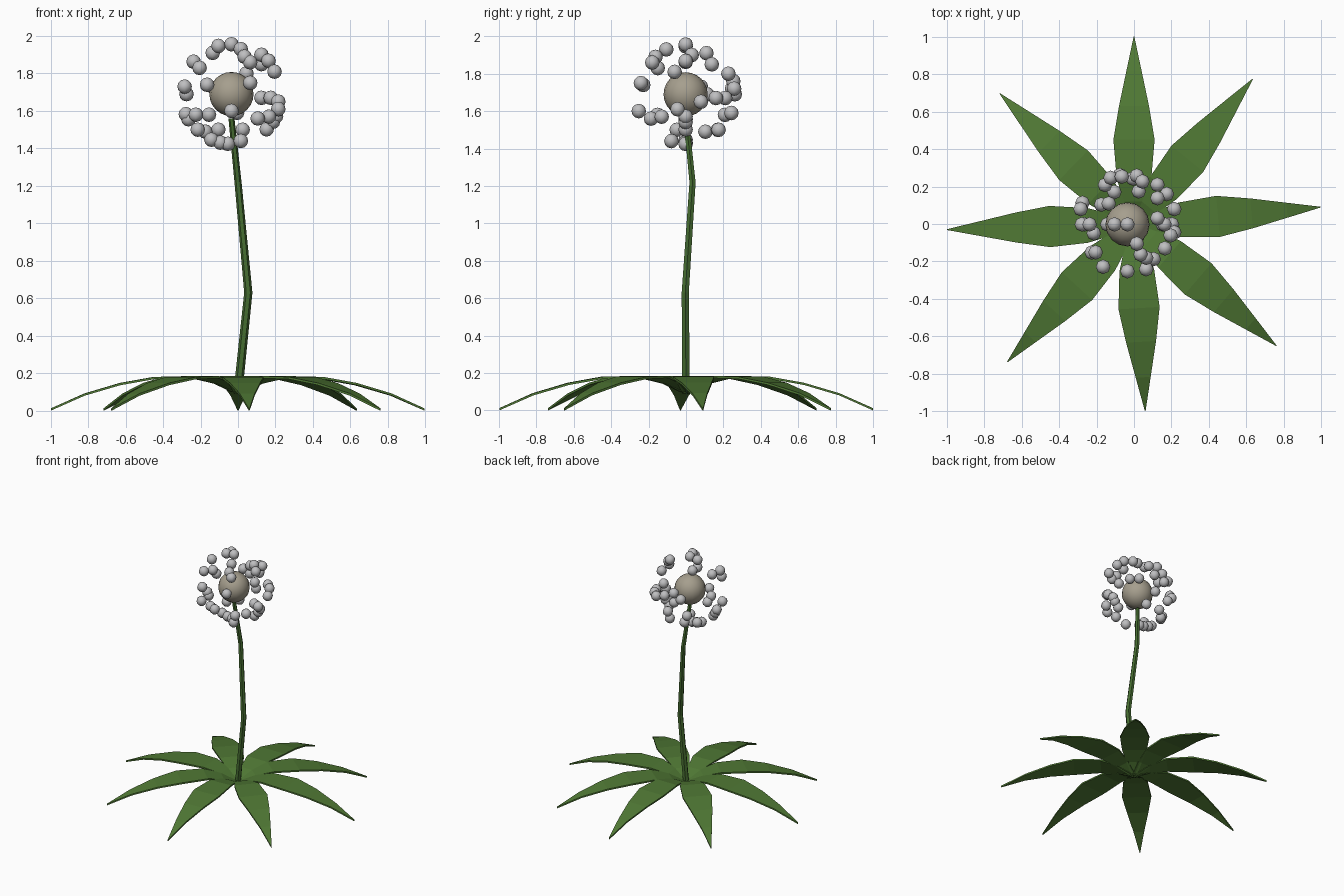
import bpy, bmesh, math
from mathutils import Vector, Matrix

if "Cube" in bpy.data.objects:
    bpy.data.objects.remove(bpy.data.objects["Cube"])


def material(name, rgb):
    m = bpy.data.materials.new(name)
    m.diffuse_color = (*rgb, 1)
    m.use_nodes = True
    m.node_tree.nodes["Principled BSDF"].inputs["Base Color"].default_value = m.diffuse_color
    return m


LEAF = material("leaf green", (0.08, 0.19, 0.035))
STEM = material("stem green", (0.06, 0.15, 0.03))
CORE = material("seed beige", (0.38, 0.345, 0.27))
PUFF = material("puff white", (0.52, 0.52, 0.53))


def finish(name, bm, mat, smooth=None):
    bmesh.ops.recalc_face_normals(bm, faces=bm.faces)
    me = bpy.data.meshes.new(name)
    bm.to_mesh(me)
    bm.free()
    me.materials.append(mat)
    ob = bpy.data.objects.new(name, me)
    bpy.context.collection.objects.link(ob)
    if smooth:
        for p in me.polygons:
            p.use_smooth = True
    return ob


# Leaves: (distance, half width, height) along one arching blade
BLADE = [(0, .018, .10), (.12, .058, .155), (.25, .093, .185), (.45, .11, .18),
         (.63, .08, .148), (.82, .04, .092), (1.0, .002, .012)]
TIPS = [(0, 1), (.63, .77), (.995, .09), (.76, -.65),
        (.06, -1), (-.67, -.73), (-1, -.03), (-.71, .69)]
THICK = .012
for i, (tx, ty) in enumerate(TIPS):
    d = Vector((tx, ty, 0)).normalized()
    side = Vector((-d.y, d.x, 0))
    bm = bmesh.new()
    rings = []
    for r, w, z in BLADE:
        top = d * r + Vector((0, 0, z))
        low = Vector((0, 0, -min(THICK, z)))
        rings.append([bm.verts.new(p) for p in (
            top + side * w, top - side * w, top - side * w + low, top + side * w + low)])
    for a, b in zip(rings, rings[1:]):
        for k in range(4):
            bm.faces.new((a[k], a[(k + 1) % 4], b[(k + 1) % 4], b[k]))
    bm.faces.new(rings[0])
    bm.faces.new(rings[-1])
    finish(f"leaf_{i + 1}", bm, LEAF)

# Stem: bent six-sided tube, slightly tapered
PATH = [(0, 0, .10, .024), (.055, -.004, .63, .022),
        (0, .035, 1.22, .019), (-.035, 0, 1.56, .016)]
bm = bmesh.new()
rings = [[bm.verts.new((x + r * math.cos(k * math.tau / 6), y + r * math.sin(k * math.tau / 6), z))
          for k in range(6)] for x, y, z, r in PATH]
for a, b in zip(rings, rings[1:]):
    for k in range(6):
        bm.faces.new((a[k], a[(k + 1) % 6], b[(k + 1) % 6], b[k]))
bm.faces.new(rings[0])
bm.faces.new(rings[-1])
finish("stem", bm, STEM)

# Seed core
HEAD = Vector((-.035, -.002, 1.69))
bm = bmesh.new()
bmesh.ops.create_uvsphere(bm, u_segments=16, v_segments=12, radius=.118,
                          matrix=Matrix.Translation(HEAD))
finish("seed_core", bm, CORE, smooth=True)

# Puffs on a shell round the core: (x, z) offsets in hundredths, front and back halves
FRONT = [(5, 24), (7, 20), (10, 17), (23, 12), (-17, 14), (-13, 5), (10, 6), (25, -8),
         (20, -12), (14, -13), (-25, -11), (-24, -14), (-19, -11), (-18, -19), (5, -25), (0, -9)]
BACK = [(-7, 26), (0, 27), (-10, 22), (16, 21), (16, 16), (20, 18), (-21, 18), (-25, 4),
        (-24, 0), (16, -2), (21, -2), (25, -4), (26, -13), (24, -16), (19, -19), (-12, -11),
        (-14, -20), (-11, -25), (-6, -26), (-2, -27), (-7, -19), (6, -19), (-3, 7), (5, 3),
        (3, -10), (-4, 0), (8, 11), (-9, 3)]
SHELL = .266
bm = bmesh.new()
for sign, half in ((-1, FRONT), (1, BACK)):
    for x, z in half:
        x, z = x / 100, z / 100
        y = sign * math.sqrt(max(0, SHELL ** 2 - x * x - z * z))
        p = HEAD + Vector((x, y, z)).normalized() * SHELL
        bmesh.ops.create_uvsphere(bm, u_segments=8, v_segments=6, radius=.039,
                                  matrix=Matrix.Translation(p))
finish("seed_puffs", bm, PUFF, smooth=True)
